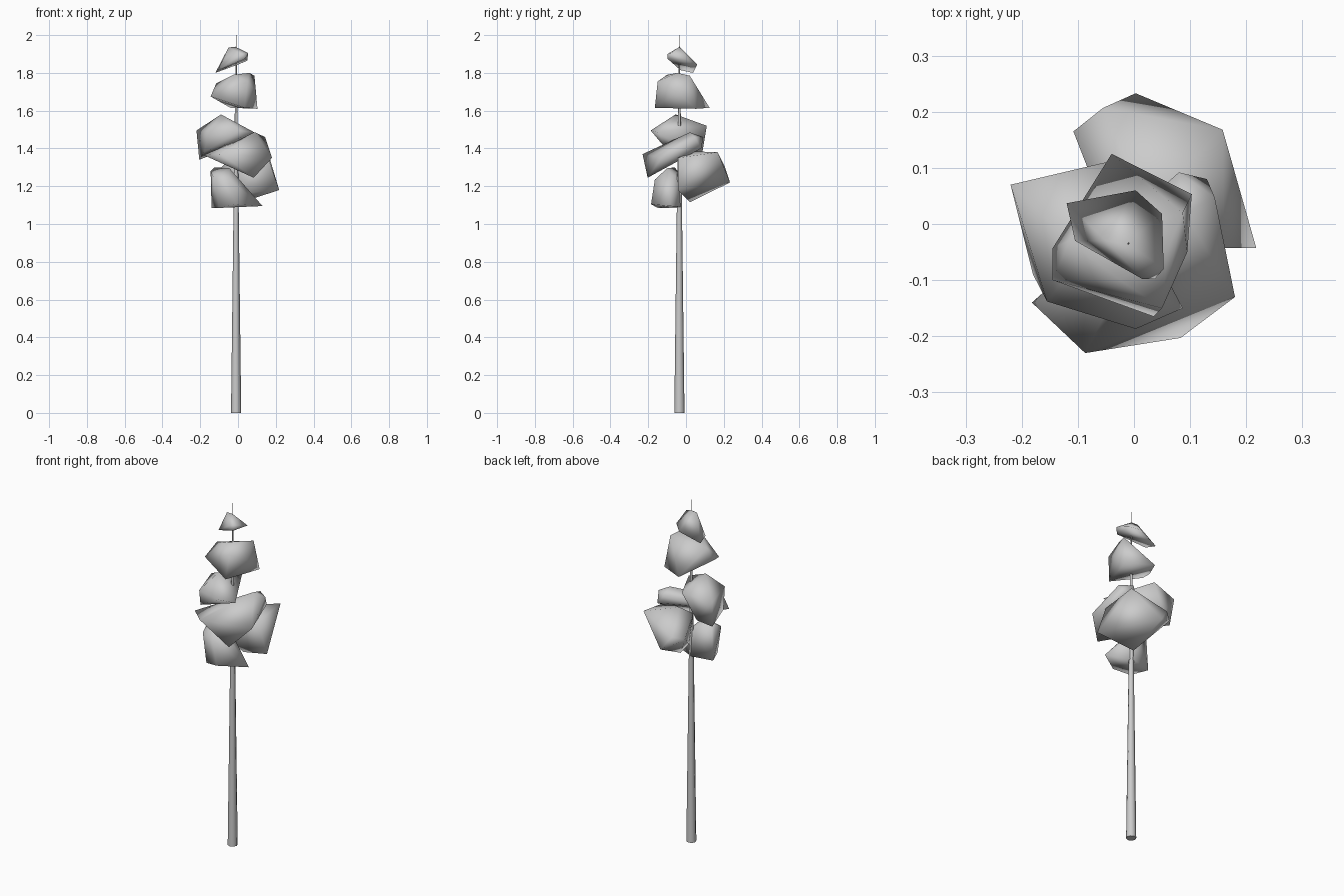
import bpy, bmesh, math


def finish(bm, name, angle):
    bmesh.ops.recalc_face_normals(bm, faces=bm.faces)
    mesh = bpy.data.meshes.new(name)
    bm.to_mesh(mesh)
    bm.free()
    ob = bpy.data.objects.new(name, mesh)
    bpy.context.collection.objects.link(ob)
    bpy.ops.object.select_all(action='DESELECT')
    bpy.context.view_layer.objects.active = ob
    ob.select_set(True)
    bpy.ops.object.shade_smooth_by_angle(angle=math.radians(angle))
    return ob


def clump(name, *corners):
    """Angular foliage clump: convex hull around a few corner points."""
    bm = bmesh.new()
    for c in corners:
        bm.verts.new(c)
    bmesh.ops.convex_hull(bm, input=bm.verts)
    loose = [v for v in bm.verts if not v.link_faces]
    bmesh.ops.delete(bm, geom=loose, context='VERTS')
    return finish(bm, name, 180)


# Trunk: slender tapering eight-sided pole
bm = bmesh.new()
rings = []
for z, r in ((0, .027), (1.1, .0135), (1.6, .007), (2.0, .001)):
    rings.append([bm.verts.new((-.01 + r * math.cos(i * math.pi / 4),
                                -.035 + r * math.sin(i * math.pi / 4), z))
                  for i in range(8)])
for a, b in zip(rings, rings[1:]):
    for i in range(8):
        j = (i + 1) % 8
        bm.faces.new((a[i], a[j], b[j], b[i]))
bm.faces.new(rings[0][::-1])
bm.faces.new(rings[-1])
finish(bm, "trunk", 50)

# Foliage, top to bottom
clump("foliage_tip",
      (-.12, .037, 1.80), (-.105, -.03, 1.815), (.003, .06, 1.845),
      (.05, .018, 1.865), (.053, -.08, 1.905), (.037, -.098, 1.875),
      (.015, -.098, 1.90), (-.012, -.035, 1.937), (-.05, -.03, 1.935))

clump("foliage_upper",
      (-.04, .125, 1.615), (.103, .053, 1.61), (.095, -.05, 1.70),
      (.035, -.165, 1.615), (-.145, -.10, 1.675), (-.145, -.043, 1.675),
      (-.115, -.03, 1.745), (-.025, -.10, 1.79), (.06, -.045, 1.80),
      (.087, .02, 1.785), (.05, -.15, 1.755))

clump("foliage_left",
      (-.22, .07, 1.495), (-.205, .05, 1.34), (-.155, -.138, 1.49),
      (.003, -.187, 1.495), (.087, -.15, 1.485), (-.05, .11, 1.52),
      (-.09, -.055, 1.58), (-.13, .085, 1.37), (-.18, -.09, 1.38))

clump("foliage_front",
      (-.182, -.14, 1.365), (-.087, -.23, 1.37), (.083, -.203, 1.245),
      (.18, -.13, 1.35), (.144, .047, 1.46), (.08, .092, 1.46),
      (.09, .02, 1.485), (-.02, -.10, 1.43), (.13, .08, 1.40))

clump("foliage_back",
      (-.108, .165, 1.28), (-.055, .207, 1.30), (.003, .233, 1.22),
      (.158, .168, 1.38), (.218, -.043, 1.18), (.16, -.043, 1.35),
      (.02, .03, 1.385), (.02, .02, 1.115), (-.08, .108, 1.25),
      (-.04, -.01, 1.35), (-.01, -.01, 1.16))

clump("foliage_lower",
      (-.14, -.05, 1.085), (-.10, -.15, 1.085), (.13, -.085, 1.095),
      (-.01, -.185, 1.105), (-.145, -.07, 1.28), (-.125, -.06, 1.30),
      (-.045, -.10, 1.295), (-.01, -.07, 1.255), (-.05, -.165, 1.235),
      (-.02, -.02, 1.09), (-.04, -.02, 1.25), (-.13, -.14, 1.25))
